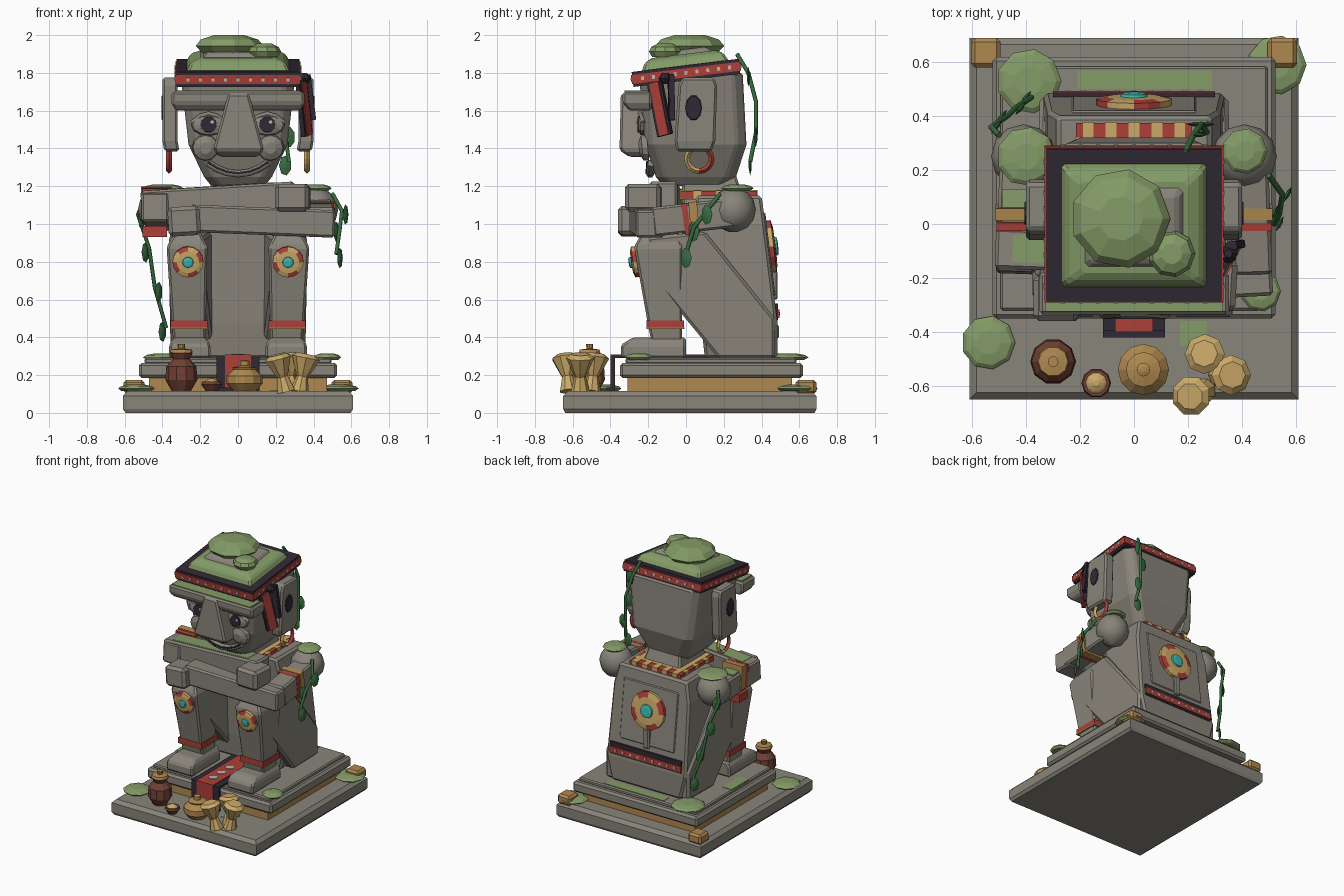
import bpy, bmesh, math
from mathutils import Vector, Matrix

if "Cube" in bpy.data.objects:
    bpy.data.objects.remove(bpy.data.objects["Cube"])


def material(name, *rgb):
    m = bpy.data.materials.new(name)
    m.use_nodes = True
    m.diffuse_color = (*rgb, 1)
    m.node_tree.nodes["Principled BSDF"].inputs["Base Color"].default_value = (*rgb, 1)
    return m


STONE = material("stone", .25, .232, .195)
MOSS = material("moss", .23, .33, .135)
OCHRE = material("ochre", .43, .25, .08)
STRAW = material("straw", .6, .4, .14)
RED = material("red", .42, .05, .04)
DARK = material("dark", .03, .022, .035)
LEAF = material("leaf", .04, .15, .05)
TEAL = material("teal", .05, .48, .44)
CLAY = material("clay", .16, .05, .035)
BONE = material("bone", .5, .48, .43)


def finish(name, bm, mats, matrix=None, bevel=0.0):
    bmesh.ops.recalc_face_normals(bm, faces=bm.faces)
    me = bpy.data.meshes.new(name)
    bm.to_mesh(me)
    bm.free()
    for m in mats:
        me.materials.append(m)
    ob = bpy.data.objects.new(name, me)
    bpy.context.collection.objects.link(ob)
    if matrix:
        ob.matrix_basis = matrix
    if bevel:
        mod = ob.modifiers.new("bevel", 'BEVEL')
        mod.width, mod.segments = bevel, 1
    return ob


def bridge(bm, a, b):
    return [bm.faces.new((a[i], a[(i + 1) % len(a)], b[(i + 1) % len(a)], b[i])) for i in range(len(a))]


def loft(name, secs, mat, chamfer=0.0, bevel=0.012):
    """Stack rectangles (z, x centre, x half, y0, y1), optionally with cut corners."""
    bm, rings = bmesh.new(), []
    for z, xc, hx, y0, y1 in secs:
        x0, x1, c = xc - hx, xc + hx, chamfer
        if c:
            pts = [(x0 + c, y0), (x1 - c, y0), (x1, y0 + c), (x1, y1 - c),
                   (x1 - c, y1), (x0 + c, y1), (x0, y1 - c), (x0, y0 + c)]
        else:
            pts = [(x0, y0), (x1, y0), (x1, y1), (x0, y1)]
        rings.append([bm.verts.new((x, y, z)) for x, y in pts])
    for a, b in zip(rings, rings[1:]):
        bridge(bm, a, b)
    bm.faces.new(rings[0])
    bm.faces.new(rings[-1])
    return finish(name, bm, [mat], bevel=bevel)


def box(name, xc, hx, y0, y1, z0, z1, mat, bevel=0.0):
    return loft(name, [(z0, xc, hx, y0, y1), (z1, xc, hx, y0, y1)], mat, bevel=bevel)


def bar(name, a, b, w, h, mat, bevel=0.012):
    """Box running from a to b."""
    a, b = Vector(a), Vector(b)
    bm = bmesh.new()
    bmesh.ops.create_cube(bm, size=1, matrix=Matrix.Diagonal((w, (b - a).length, h, 1)))
    rot = (b - a).to_track_quat('Y', 'Z').to_matrix().to_4x4()
    return finish(name, bm, [mat], Matrix.Translation((a + b) / 2) @ rot, bevel)


def lathe(name, prof, loc, mats, axis=(0, 0, 1), n=12, scale=(1, 1), rule=None, closed=False, smooth=False):
    """Turn (radius, height) points; rule(ring, segment) picks the material."""
    bm = bmesh.new()
    rings = [[bm.verts.new((r * math.cos(math.tau * i / n) * scale[0],
                            r * math.sin(math.tau * i / n) * scale[1], h)) for i in range(n)] for r, h in prof]
    pairs = list(zip(rings, rings[1:])) + ([(rings[-1], rings[0])] if closed else [])
    for k, (a, b) in enumerate(pairs):
        for i, f in enumerate(bridge(bm, a, b)):
            f.material_index = rule(k, i) if rule else 0
            f.smooth = smooth
    if not closed:
        bm.faces.new(rings[0])
        bm.faces.new(rings[-1]).material_index = len(mats) - 1 if rule else 0
    axis = Vector(axis)
    rot = Matrix() if axis.xy.length < .01 else axis.to_track_quat('Z', 'Y').to_matrix().to_4x4()
    return finish(name, bm, mats, Matrix.Translation(loc) @ rot)


def tube(name, pts, radius, mat):
    cu = bpy.data.curves.new(name, 'CURVE')
    cu.dimensions, cu.bevel_depth, cu.bevel_resolution, cu.use_fill_caps = '3D', radius, 1, True
    sp = cu.splines.new('POLY')
    sp.points.add(len(pts) - 1)
    for p, co in zip(sp.points, pts):
        p.co = (*co, 1)
    cu.materials.append(mat)
    ob = bpy.data.objects.new(name, cu)
    bpy.context.collection.objects.link(ob)


def moss(x, y, z, r, h=.035):
    lathe("moss_clump", [(r * .8, 0), (r, h * .4), (r * .85, h * .75), (r * .45, h)], (x, y, z), [MOSS], n=9)


def medallion(name, loc, r, axis):
    lathe(name, [(r, -.02), (r, .012), (r * .72, .02), (r * .36, .022), (r * .34, .032), (r * .2, .036)], loc,
          [STRAW, RED, TEAL], axis, 16, rule=lambda k, i: 2 if k > 2 else int(k < 2 and i % 4 < 2))


def vine(name, pts, out):
    tube(name + "_stem", pts, .011, LEAF)
    for i, p in enumerate(pts[1:]):
        loc = Vector(p) + Vector((.02 * (-1) ** i, 0, -.02))
        lathe(name + "_leaf", [(.3, -.008), (1, 0), (.3, .008)], loc, [LEAF], out, 7, (.033, .055))


# Stepped base
loft("base_slab", [(0, 0, .595, -.64, .68), (.02, 0, .61, -.65, .69),
                   (.09, 0, .61, -.65, .69), (.115, 0, .585, -.625, .665)], STONE, bevel=0)
box("ochre_tier", 0, .47, -.31, .56, .11, .19, OCHRE)
box("middle_slab", 0, .525, -.35, .62, .185, .265, STONE, .015)
box("top_slab", 0, .495, -.32, .585, .26, .29, STONE, .008)
for s in (-1, 1):
    box("corner_block", s * .55, .055, .58, .69, .1, .175, OCHRE, .015)
box("moss_patch", .04, .25, .5, .57, .285, .293, MOSS)
box("moss_patch", .22, .05, -.45, -.36, .11, .119, MOSS)
box("moss_patch", -.45, .04, -.05, .15, .285, .293, MOSS)
for m in [(-.39, .53, .28, .12), (.53, .59, .115, .11), (-.54, -.44, .115, .1), (.47, -.25, .28, .075),
          (-.4, .25, 1.175, .11), (.41, .27, 1.175, .085)]:
    moss(*m)

# Cloth over the steps
for hw, mat, d in ((.115, DARK, 0), (.07, RED, .006)):
    box("cloth_top", 0, hw, -.39 - d, .13, .29, .303 + d, mat)
    box("cloth_drop", 0, hw, -.395 - d, -.375, .12, .303 + d, mat)
box("cloth_foot", 0, .115, -.42, -.375, .115, .135, DARK)
for y in (-.3, -.2, -.1):
    bar("cloth_diamond", (-.02, y - .02, .308), (.02, y + .02, .308), .04, .01, BONE, 0)

# Torso, seat and neck
loft("torso", [(.29, 0, .29, .1, .485), (.47, 0, .335, .08, .485), (1.0, 0, .32, .06, .42),
               (1.15, 0, .285, .05, .4)], STONE, bevel=.015)
loft("back_panel", [(.62, 0, .23, .3, .474), (1.06, 0, .23, .3, .42)], STONE, bevel=.006)
box("back_rib", 0, .025, .4, .485, .6, .75, STONE, .008)
for z, hz, d, mat in ((.535, .045, 0, DARK), (.525, .022, .007, RED)):
    box("back_belt", 0, .3, .4, .487 + d, z - hz, z + hz, mat)
for i in range(-4, 5):
    box("belt_stud", i * .062, .008, .45, .497, .515, .535, BONE)
medallion("back_medallion", (0, .452, .88), .14, (0, 1, .12))
loft("neck", [(1.1, 0, .17, -.02, .32), (1.27, 0, .13, -.02, .26)], STONE)
box("collar", 0, .215, -.03, .375, 1.135, 1.175, RED)
for x in (-.17, -.085, 0, .085, .17):
    box("collar_stripe", x, .02, -.034, .379, 1.131, 1.179, STRAW)
for y in (.06, .18, .3):
    box("collar_stripe", 0, .219, y - .02, y + .02, 1.131, 1.178, STRAW)

# Legs
for s in (-1, 1):
    bm = bmesh.new()
    side = [(-.2, .93), (.1, .96), (.47, .5), (.47, .29), (.17, .29), (-.2, .74)]
    rings = [[bm.verts.new((s * (a + (b - a) * (y + .2) / .67), y, z)) for y, z in side]
             for a, b in ((.18, .08), (.365, .35))]
    bridge(bm, *rings)
    for r in rings:
        bm.faces.new(r)
    finish("thigh", bm, [STONE], bevel=.015)
    loft("shin", [(.36, s * .255, .085, -.18, -.02), (.46, s * .26, .09, -.2, -.02),
                  (.88, s * .27, .108, -.275, -.02), (.96, s * .265, .065, -.23, -.04)], STONE)
    loft("foot", [(.29, s * .255, .11, -.345, 0), (.36, s * .255, .11, -.345, 0),
                  (.4, s * .255, .085, -.28, 0)], STONE)
    box("ankle_band", s * .26, .098, -.208, -.01, .45, .488, RED)
    box("ankle_trim", s * .26, .1, -.21, -.008, .444, .452, OCHRE)
    medallion("knee_medallion", (s * .265, -.268, .8), .082, (0, -1, -.15))

# Folded arms
for s, z in ((-1, 1.09), (1, 1.01)):
    lathe("shoulder", [(.12 * math.cos(a), .12 * math.sin(a)) for a in (-1.4, -.9, -.45, 0, .45, .9, 1.4)],
          (s * .41, .25, 1.075), [STONE], smooth=True)
    bar("upper_arm", (s * .425, .25, 1.06), (s * .44, -.18, z), .145, .155, STONE)
    bar("arm_band", (s * .432, .065, z + .022), (s * .432, .02, z + .018), .165, .175, OCHRE, 0)
    bar("arm_band_edge", (s * .432, .015, z + .018), (s * .432, -.015, z + .014), .155, .168, RED, 0)
box("hanging_band", -.44, .065, -.02, .08, .93, .99, RED)
bar("upper_forearm", (-.51, -.09, 1.1), (.3, -.12, 1.15), .15, .15, STONE)
bar("upper_hand", (.2, -.22, 1.14), (.38, -.23, 1.14), .19, .145, STONE, .02)
bar("lower_forearm", (.51, -.19, 1.0), (-.25, -.23, 1.03), .15, .145, STONE)
bar("lower_hand", (-.2, -.275, 1.02), (-.37, -.275, 1.01), .17, .155, STONE, .02)
bar("forearm_moss", (-.45, -.09, 1.177), (.2, -.115, 1.217), .1, .008, MOSS, 0)
bar("arm_moss", (-.44, .13, 1.15), (-.44, -.14, 1.167), .1, .014, MOSS, 0)

# Head
loft("head", [(1.2, 0, .14, -.12, .22), (1.25, 0, .18, -.16, .265), (1.42, 0, .262, -.215, .32),
              (1.8, 0, .305, -.25, .3)], STONE, chamfer=.05)
loft("brow", [(1.6, 0, .33, -.3, -.18), (1.64, 0, .352, -.335, -.18), (1.7, 0, .352, -.335, -.18)], STONE)
box("brow_moss", 0, .33, -.325, -.2, 1.7, 1.706, MOSS)
loft("nose", [(1.355, .003, .1, -.3, -.15), (1.39, .003, .135, -.352, -.15),
              (1.69, .003, .055, -.345, -.15)], STONE)
for s in (-1, 1):
    x = s * .155
    lathe("eye", [(1, 0), (.9, .02), (.5, .03)], (x, -.222, 1.525), [STONE], (0, -1, 0), 12, (.095, .058))
    lathe("pupil", [(.045, 0), (.042, .036)], (x, -.222, 1.527), [DARK], (0, -1, 0))
    lathe("eye_glint", [(.01, 0), (.01, .04)], (x + .018, -.222, 1.54), [BONE], (0, -1, 0), 6)
    tube("eyelid", [(x + dx, -.245 + abs(dx) * .2, 1.585 - dx * dx * 6) for dx in (-.09, -.045, 0, .045, .09)],
         .012, STONE)
    lathe("cheek", [(.072, -.01), (.066, .02), (.03, .038)], (s * .172, -.212, 1.405), [STONE], (0, -1, -.1))
    loft("ear", [(1.385, s * .35, .04, -.05, .135), (1.44, s * .36, .04, -.06, .155),
                 (1.73, s * .36, .04, -.04, .165), (1.775, s * .36, .04, -.02, .15)], STONE)
    lathe("ear_hole", [(1, 0), (.9, .008)], (s * .398, .04, 1.615), [DARK], (s, 0, 0), 10, (.045, .07))
    ring = [(.065 + .015 * math.cos(a), .015 * math.sin(a)) for a in (0, 1.57, 3.14, 4.71)]
    lathe("earring", ring, (s * .365, .07, 1.345), [STRAW, RED], (s, 0, 0), 16, closed=True,
          rule=lambda k, i: int(i < 4 or i > 11))
mouth = [(x, -.185 - (.16 - abs(x)) * .03, 1.265 + 2.3 * x * x) for x in (-.16, -.11, -.06, 0, .06, .11, .16)]
tube("lips", mouth, .022, STONE)
tube("mouth_line", [(x, y - .02, z + .005) for x, y, z in mouth], .006, DARK)

# Tilted headband and crown
band = [box("headband", 0, .325, -.285, .285, -.04, .04, DARK),
        box("headband_red", 0, .331, -.291, .291, -.024, .024, RED),
        loft("crown", [(.03, 0, .275, -.235, .235), (.08, 0, .25, -.21, .21), (.1, 0, .2, -.17, .17)], MOSS),
        loft("crown_top", [(.09, 0, .19, -.155, .155), (.125, 0, .16, -.125, .125)], STONE)]
for i in range(-4, 5):
    for s in (-1, 1):
        band.append(box("band_stud", i * .066, .008, s * .293 - .002, s * .293 + .002, -.01, .01, BONE))
        band.append(box("band_stud", s * .332, .003, i * .058 - .008, i * .058 + .008, -.01, .01, BONE))
for ob in band:
    ob.matrix_basis = Matrix.Translation((0, 0, 1.8)) @ Matrix.Rotation(math.radians(7), 4, 'X')
moss(-.05, .02, 1.905, .185, .095)
moss(.14, -.11, 1.885, .088, .07)

# Ribbon tails beside the left ear
for y0, y1, z0, z1, w, x in ((-.165, -.11, 1.75, 1.47, .085, .335), (-.08, -.075, 1.79, 1.55, .045, .36)):
    bar("ribbon", (x, y0, z0), (x + .03, y1, z1), .025, w, DARK, 0)
    bar("ribbon_face", (x + .003, y0, z0), (x + .033, y1, z1), .032, w * .65, RED if w > .06 else DARK, 0)
lathe("ribbon_knot", [(.015, -.03), (.035, 0), (.015, .03)], (.35, -.11, 1.77), [DARK], n=8)

# Vines
vine("head_vine", [(.19, .27, 1.9), (.22, .33, 1.8), (.25, .37, 1.65), (.25, .37, 1.48), (.27, .34, 1.33)], (0, 1, 0))
vine("left_vine", [(.5, .18, 1.16), (.55, .11, 1.07), (.54, .04, .98), (.52, 0, .84)], (1, -.5, 0))
vine("right_vine", [(-.5, .33, 1.12), (-.53, .36, 1.05), (-.47, .4, .87), (-.44, .43, .66), (-.38, .47, .45)],
     (-1, .8, 0))

# Offerings
lathe("clay_jar", [(.05, 0), (.085, .06), (.08, .13), (.045, .17), (.06, .2), (.05, .21)],
      (-.3, -.51, .115), [CLAY], n=10)
lathe("clay_jar_lid", [(.06, 0), (.055, .015), (.018, .02), (.02, .045)], (-.3, -.51, .32), [OCHRE], n=10)
lathe("small_bowl", [(.03, 0), (.055, .035), (.05, .05)], (-.14, -.59, .115), [CLAY], n=10)
lathe("bowl_filling", [(.046, 0), (.03, .012), (.01, .022)], (-.14, -.59, .16), [STRAW], n=10)
lathe("round_pot", [(.06, 0), (.095, .04), (.095, .08), (.06, .115), (.065, .125), (.025, .135), (.025, .16), (.01, .165)],
      (.035, -.54, .115), [OCHRE], n=12)
for x, y, ax in ((.28, -.5, (-.1, .1, 1)), (.325, -.56, (.2, 0, 1)), (.255, -.62, (-.25, -.1, 1))):
    lathe("grain_sheaf", [(.05, 0), (.03, .08), (.04, .1), (.075, .18), (.05, .2)], (x, y, .115), [STRAW], ax, 8)
